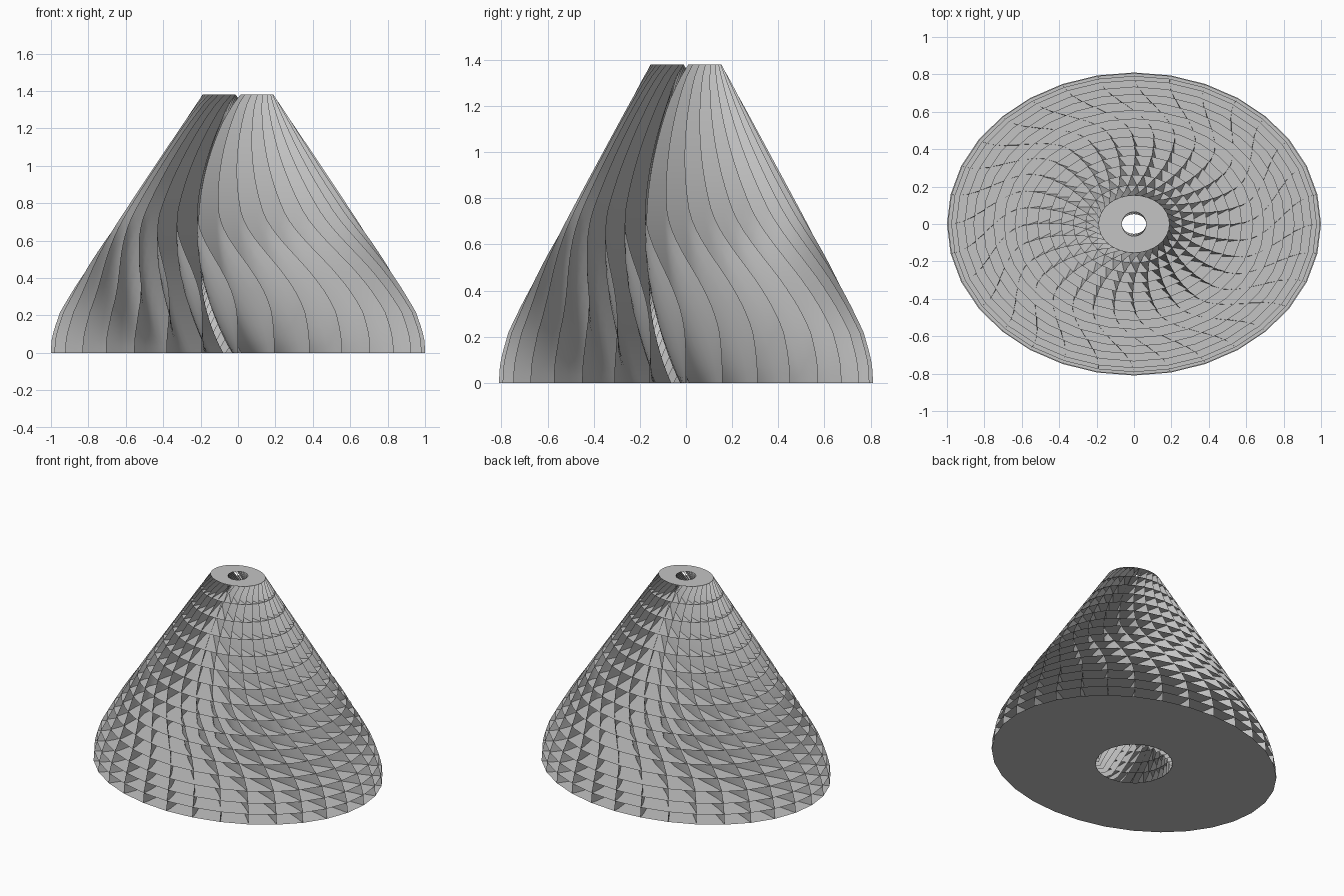
import bpy, bmesh, math

cube = bpy.data.objects.get("Cube")
if cube:
    bpy.data.objects.remove(cube, do_unlink=True)

HEIGHT = 1.38
SQUASH = 0.81      # depth of the oval relative to its width
FINS = 32
LAYERS = 16
BOW = 0.22         # sideways bulge of each fin at mid height
PROFILE = [(0, 1.0), (0.06, 0.998), (0.12, 0.985), (0.22, 0.95), (0.33, 0.885),
           (0.45, 0.81), (HEIGHT, 0.19)]

grey = bpy.data.materials.new("light_grey")
grey.use_nodes = True
grey.diffuse_color = (0.55, 0.55, 0.55, 1)
grey.node_tree.nodes["Principled BSDF"].inputs["Base Color"].default_value = (0.55, 0.55, 0.55, 1)


def layer_height(t):
    return HEIGHT * (0.8 * t + 0.2 * t * t)


def outer_radius(z):
    for (z0, r0), (z1, r1) in zip(PROFILE, PROFILE[1:]):
        if z <= z1:
            return r0 + (r1 - r0) * (z - z0) / (z1 - z0)
    return PROFILE[-1][1]


def hole_radius(z):
    return 0.25 + (0.065 - 0.25) * z / HEIGHT


# Fins stay radial at the base rim and bow sideways further in and at mid height
def side_offset(d, z):
    u = min(max((1 - d) / 0.4, 0), 1)
    wave = max(math.sin(math.pi * (z + 0.04) / (HEIGHT + 0.04)), 0) ** 0.8
    return BOW * u * u * (3 - 2 * u) * wave


def make_object(name, bm, smooth=False):
    mesh = bpy.data.meshes.new(name)
    bm.to_mesh(mesh)
    bm.free()
    mesh.materials.append(grey)
    for poly in mesh.polygons:
        poly.use_smooth = smooth
    obj = bpy.data.objects.new(name, mesh)
    bpy.context.collection.objects.link(obj)


# Thin oval shelves with a round centre hole
def make_shelf(index):
    z = layer_height(index / LAYERS)
    bm = bmesh.new()
    rim, hole = [], []
    for k in range(FINS):
        a = math.tau * k / FINS
        c, s = math.cos(a), math.sin(a)
        r, h = outer_radius(z), hole_radius(z)
        rim.append(bm.verts.new((r * c, r * s * SQUASH, z)))
        hole.append(bm.verts.new((h * c, h * s, z)))
    for k in range(FINS):
        n = (k + 1) % FINS
        bm.faces.new((rim[k], rim[n], hole[n], hole[k]))
    name = {0: "base_plate", LAYERS: "top_plate"}.get(index, f"shelf_{index}")
    make_object(name, bm)


# Upright curved fins running outward from the hole
def make_fin(k):
    a = math.tau * k / FINS
    c, s = math.cos(a), math.sin(a)
    steps, spans = LAYERS * 2, 12
    bm = bmesh.new()
    previous = None
    for i in range(steps + 1):
        z = layer_height(i / steps)
        edge = outer_radius(z)
        near = math.sqrt(max(hole_radius(z) ** 2 - side_offset(hole_radius(z), z) ** 2, 0.0004))
        row = []
        for j in range(spans + 1):
            r = near + (edge - near) * j / spans
            off = side_offset(r, z)
            # pull the tip back so that it ends on the oval outline
            d = near + (math.sqrt(edge ** 2 - side_offset(edge, z) ** 2) - near) * j / spans
            row.append(bm.verts.new((d * c + off * s, (d * s - off * c) * SQUASH, z)))
        if previous:
            for j in range(spans):
                bm.faces.new((previous[j], previous[j + 1], row[j + 1], row[j]))
        previous = row
    make_object(f"fin_{k + 1}", bm, smooth=True)


for index in range(LAYERS + 1):
    make_shelf(index)
for k in range(FINS):
    make_fin(k)
